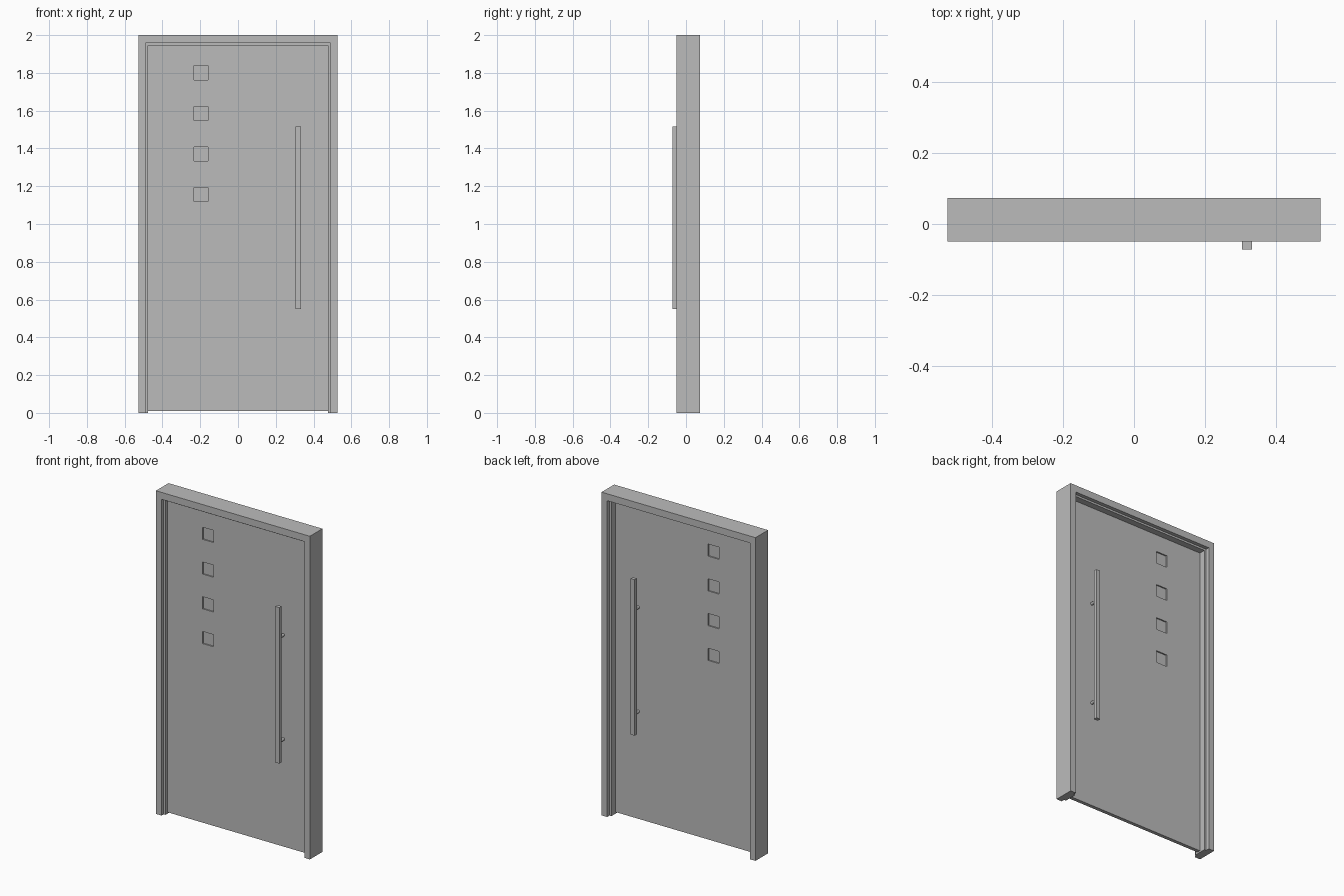
import bpy, bmesh, math
from mathutils import Matrix, Vector

cube = bpy.data.objects.get("Cube")
if cube:
    bpy.data.objects.remove(cube, do_unlink=True)

grey = bpy.data.materials.new("plain grey")
grey.use_nodes = True
colour = (0.5, 0.5, 0.5, 1)
grey.diffuse_color = colour
grey.node_tree.nodes["Principled BSDF"].inputs["Base Color"].default_value = colour


def add_object(name, bm):
    bmesh.ops.recalc_face_normals(bm, faces=bm.faces)
    mesh = bpy.data.meshes.new(name)
    bm.to_mesh(mesh)
    bm.free()
    mesh.materials.append(grey)
    obj = bpy.data.objects.new(name, mesh)
    bpy.context.scene.collection.objects.link(obj)
    return obj


def box(name, x, y, z):
    """Box from (low, high) pairs."""
    bm = bmesh.new()
    bmesh.ops.create_cube(bm, size=1)
    bmesh.ops.scale(bm, vec=Vector((x[1] - x[0], y[1] - y[0], z[1] - z[0])), verts=bm.verts)
    bmesh.ops.translate(bm, vec=Vector((sum(x), sum(y), sum(z))) / 2, verts=bm.verts)
    return add_object(name, bm)


def arch(name, outer, inner, y):
    """Two jambs and a head, extruded along y; outer and inner are (half width, height)."""
    (ow, oh), (iw, ih) = outer, inner
    outline = [(-ow, 0), (-ow, oh), (ow, oh), (ow, 0), (iw, 0), (iw, ih), (-iw, ih), (-iw, 0)]
    bm = bmesh.new()
    face = bm.faces.new([bm.verts.new((px, y[0], pz)) for px, pz in outline])
    bm.normal_update()
    # Keep the first face as one cap and bridge to a copy for the other
    copy = bmesh.ops.duplicate(bm, geom=[face])["face_map"][face]
    bmesh.ops.translate(bm, vec=(0, y[1] - y[0], 0), verts=copy.verts)
    near, far = list(face.verts), list(copy.verts)
    for i in range(len(near)):
        bm.faces.new((near[i - 1], near[i], far[i], far[i - 1]))
    return add_object(name, bm)


# Frame with a narrower stop around the leaf
OUTER, OPENING, LEAF = (0.527, 2.0), (0.489, 1.957), (0.476, 1.945)
arch("door_frame", OUTER, OPENING, (-0.05, 0.073))
arch("door_stop", OPENING, LEAF, (-0.03, 0.05))

# Leaf with four square openings, each holding a recessed pane
FRONT, BACK = -0.012, 0.01
leaf = box("door_leaf", (-LEAF[0], LEAF[0]), (FRONT, BACK), (0.01, LEAF[1]))
cutters = []
for i in range(4):
    top = 1.838 - 0.215 * i
    x, z = (-0.233, -0.158), (top - 0.075, top)
    cutter = box(f"window_cutter_{i + 1}", x, (-0.1, 0.1), z)
    cutters.append(cutter)
    cut = leaf.modifiers.new("window", "BOOLEAN")
    cut.operation, cut.solver, cut.object = "DIFFERENCE", "EXACT", cutter
    box(f"window_pane_{i + 1}", x, (-0.004, 0.002), z)

# Apply the cuts and drop the cutters
bpy.context.view_layer.update()
cut_mesh = bpy.data.meshes.new_from_object(leaf.evaluated_get(bpy.context.evaluated_depsgraph_get()))
leaf.modifiers.clear()
leaf.data = cut_mesh
for cutter in cutters:
    bpy.data.objects.remove(cutter, do_unlink=True)

# Long pull bars on both sides, each on two round posts
HANDLE_X = 0.319
for side, face, bar in (("front", FRONT, (-0.072, -0.05)), ("back", BACK, (0.045, 0.067))):
    box(f"{side}_handle_bar", (HANDLE_X - 0.014, HANDLE_X + 0.014), bar, (0.55, 1.515))
    bar_mid = sum(bar) / 2
    for level, z in (("lower", 0.675), ("upper", 1.32)):
        bm = bmesh.new()
        place = Matrix.Translation((HANDLE_X, (face + bar_mid) / 2, z)) @ Matrix.Rotation(math.pi / 2, 4, "X")
        bmesh.ops.create_cone(bm, cap_ends=True, segments=16, radius1=0.009, radius2=0.009,
                              depth=abs(bar_mid - face), matrix=place)
        post = add_object(f"{side}_{level}_handle_post", bm)
        for poly in post.data.polygons:
            poly.use_smooth = len(poly.vertices) == 4
